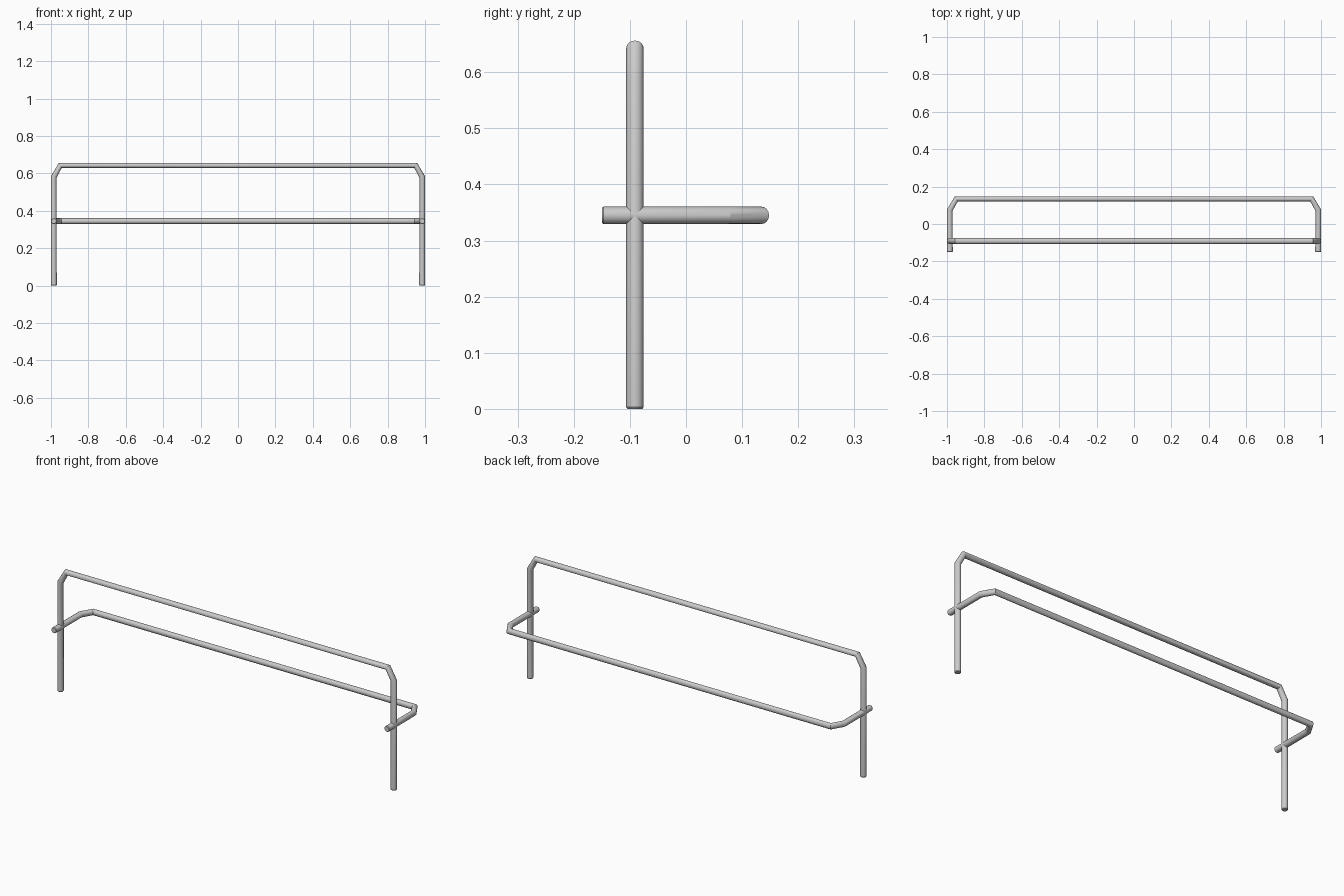
import bpy

if "Cube" in bpy.data.objects:
    bpy.data.objects.remove(bpy.data.objects["Cube"])

R = 0.0155   # tube radius
X = 0.9845   # tube centre of the legs


def bent_tube(name, start, bend, end, place):
    """Mirrored U-shaped tube with chamfered corners and slightly eased ends."""
    half = [(X, start, 0.86), (X, start + 0.003, 1), (X, bend, 1), (0.95, end, 1)]
    path = half + [(-x, v, r) for x, v, r in reversed(half)]
    curve = bpy.data.curves.new(name, 'CURVE')
    curve.dimensions = '3D'
    curve.twist_mode = 'MINIMUM'
    curve.bevel_depth = R
    curve.bevel_resolution = 6
    curve.use_fill_caps = True
    spline = curve.splines.new('POLY')
    spline.points.add(len(path) - 1)
    for p, (x, v, r) in zip(spline.points, path):
        p.co = (*place(x, v), 1)
        p.radius = r
    obj = bpy.data.objects.new(name, curve)
    bpy.context.collection.objects.link(obj)
    bpy.ops.object.select_all(action='DESELECT')
    obj.select_set(True)
    bpy.context.view_layer.objects.active = obj
    bpy.ops.object.convert(target='MESH')
    bpy.ops.object.shade_smooth_by_angle()


# Upright hoop standing on the ground
bent_tube("upright_hoop", 0.0, 0.582, 0.643, lambda x, v: (x, -0.091, v))
# Horizontal hoop reaching to the back
bent_tube("horizontal_hoop", -0.15, 0.075, 0.1345, lambda x, v: (x, v, 0.345))
